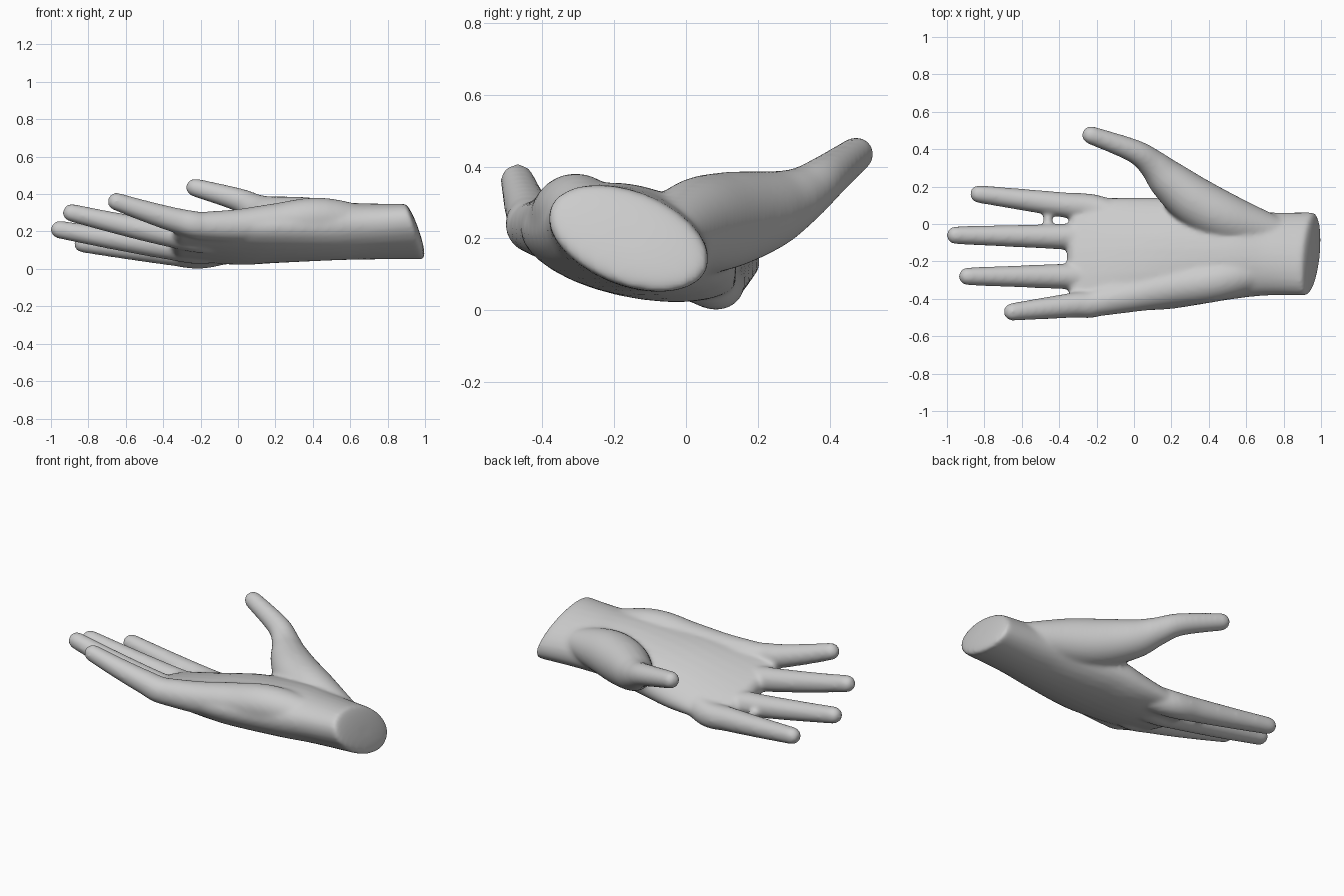
import bpy, bmesh, math
from mathutils import Vector

cube = bpy.data.objects.get("Cube")
if cube:
    bpy.data.objects.remove(cube, do_unlink=True)

SIDES = 28
STEPS = 6


def spline(rows):
    """Catmull-Rom interpolation of rows: x, y, z, half width, half thickness, tilt."""
    padded = [rows[0]] + rows + [rows[-1]]
    out = []
    for before, start, end, after in zip(padded, padded[1:], padded[2:], padded[3:]):
        for step in range(STEPS):
            t = step / STEPS
            out.append([(2 * q + (r - p) * t + (2 * p - 5 * q + 4 * r - w) * t ** 2
                         + (3 * q - p - 3 * r + w) * t ** 3) / 2
                        for p, q, r, w in zip(before, start, end, after)])
    out.append(list(rows[-1]))
    return out


def dome(section, length):
    """Shrinking sections that round off one end of a loft."""
    centre, along, width, height, tilt = section
    angles = [math.radians(a) for a in range(15, 90, 15)]
    return [(centre + along * length * math.sin(a), along,
             width * math.cos(a), height * math.cos(a), tilt) for a in angles]


def loft(rows, start_dome, end_dome):
    """Skin elliptical sections along a path, rounding both ends."""
    rows = spline(rows)
    centres = [Vector(row[:3]) for row in rows]
    last = len(rows) - 1
    sections = []
    for i, row in enumerate(rows):
        along = (centres[min(i + 1, last)] - centres[max(i - 1, 0)]).normalized()
        sections.append((centres[i], along, row[3], row[4], math.radians(row[5])))
    sections = (dome(sections[0], -start_dome)[::-1] + sections
                + dome(sections[-1], end_dome))
    rings = []
    for centre, along, width, height, tilt in sections:
        side = Vector((0, 0, 1)).cross(along).normalized()
        up = along.cross(side)
        # Tilt the section about its path
        across = side * math.cos(tilt) + up * math.sin(tilt)
        upright = up * math.cos(tilt) - side * math.sin(tilt)
        angles = [math.tau * k / SIDES for k in range(SIDES)]
        rings.append([bm.verts.new(centre + across * width * math.cos(a)
                                   + upright * height * math.sin(a)) for a in angles])
    for ring, following in zip(rings, rings[1:]):
        for k in range(SIDES):
            n = (k + 1) % SIDES
            bm.faces.new((ring[k], ring[n], following[n], following[k]))
    bm.faces.new(rings[0][::-1])
    bm.faces.new(rings[-1])
    return [vert for ring in rings for vert in ring]


def tube(rows):
    """Round limb through rows of x, y, z, radius."""
    loft([(x, y, z, radius, radius, 0) for x, y, z, radius in rows],
         rows[0][-1], rows[-1][-1])


def finger(knuckle, tip):
    """Tapering finger that curls slightly upward and is rooted inside the palm."""
    knuckle, tip = Vector(knuckle), Vector(tip)
    root = knuckle.lerp(PALM_CENTRE, 0.35)
    rows = [(*root, KNUCKLE_RADIUS)]
    for k in range(5):
        t = k / 4
        point = knuckle.lerp(tip, t)
        point.z = knuckle.z + (tip.z - knuckle.z) * t ** 1.2
        rows.append((*point, KNUCKLE_RADIUS + (TIP_RADIUS - KNUCKLE_RADIUS) * t))
    tube(rows)


PALM_CENTRE = Vector((.3, -.13, .18))
PALM_Y = -.16
KNUCKLE_RADIUS = .075
TIP_RADIUS = .048
bm = bmesh.new()

# Wrist and palm: x, z, half width, half thickness, tilt
palm_sections = [(.94, .2, .235, .13, 22), (.7, .2, .23, .14, 17), (.5, .2, .25, .15, 11),
                 (.2, .18, .3, .14, 11), (0, .16, .31, .12, 14), (-.3, .14, .31, .07, 15)]
palm = loft([(x, PALM_Y, z, width, height, tilt)
             for x, z, width, height, tilt in palm_sections], .03, .06)

# Slant the wrist cut
for vert in palm:
    near_cut = min(1, max(0, (vert.co.x - .75) * 5))
    vert.co.x += (.2 - vert.co.z) * near_cut / 3

# Thumb with the ball of the thumb
tube([(.8, -.06, .19, .08), (.52, .02, .23, .13), (.34, .11, .25, .135),
      (.19, .23, .28, .11), (.1, .32, .32, .08), (0, .39, .37, .063),
      (-.23, .475, .435, .049)])

# Heel of the hand along the little finger side
tube([(.8, -.22, .21, .09), (.46, -.3, .27, .11), (.2, -.34, .245, .105),
      (0, -.38, .23, .09), (-.2, -.42, .23, .075)])

# Index, middle, ring and little fingers
finger((-.2, .08, .075), (-.83, .16, .135))
finger((-.2, -.07, .1), (-.955, -.06, .21))
finger((-.2, -.28, .16), (-.89, -.28, .3))
finger((-.2, -.42, .23), (-.65, -.47, .36))

# Small web of skin between index and middle fingers
tube([(-.46, -.06, .12, .025), (-.46, .1, .1, .025)])

bmesh.ops.recalc_face_normals(bm, faces=bm.faces)
mesh = bpy.data.meshes.new("hand")
bm.to_mesh(mesh)
bm.free()
hand = bpy.data.objects.new("hand", mesh)
bpy.context.collection.objects.link(hand)

# Fuse all parts into one soft skin
remesh = hand.modifiers.new("fuse", "REMESH")
remesh.mode = "VOXEL"
remesh.voxel_size = .011
remesh.use_smooth_shade = True
soften = hand.modifiers.new("soften", "SMOOTH")
soften.factor = .5
soften.iterations = 14

# Plain grey skin
grey = bpy.data.materials.new("plain grey")
grey.use_nodes = True
colour = (.6, .6, .6, 1)
grey.diffuse_color = colour
grey.node_tree.nodes["Principled BSDF"].inputs["Base Color"].default_value = colour
mesh.materials.append(grey)
